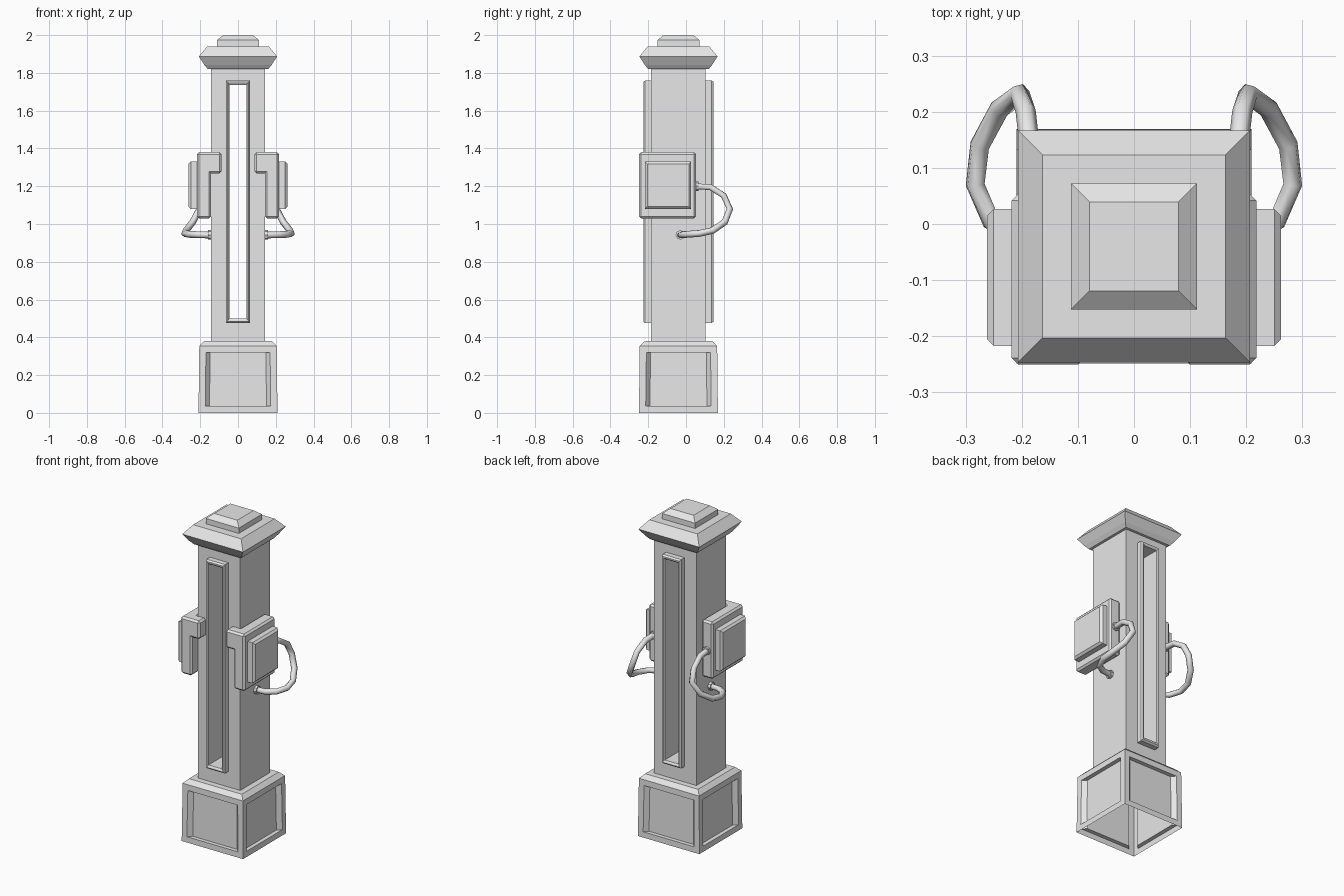
import bpy, bmesh
from math import pi
from mathutils import Vector, Matrix

cube = bpy.data.objects.get("Cube")
if cube:
    bpy.data.objects.remove(cube)

stone = bpy.data.materials.new("light_grey")
stone.use_nodes = True
stone.diffuse_color = (0.8, 0.8, 0.8, 1)
stone.node_tree.nodes["Principled BSDF"].inputs["Base Color"].default_value = (0.8, 0.8, 0.8, 1)

CENTRE = -0.04            # pillar axis in y
HALF = 0.144              # half width of the shaft


def finish(name, bm, y=0.0):
    mesh = bpy.data.meshes.new(name)
    bm.to_mesh(mesh)
    bm.free()
    mesh.materials.append(stone)
    obj = bpy.data.objects.new(name, mesh)
    obj.location.y = y
    bpy.context.collection.objects.link(obj)
    return obj


def square(half, z):
    return [(-half, -half, z), (half, -half, z), (half, half, z), (-half, half, z)]


def upright(half, z0, z1, y):
    return [(-half, y, z0), (half, y, z0), (half, y, z1), (-half, y, z1)]


def loft(rings, loop=False, bottom=True):
    """Skin four-cornered rings; loop joins the last ring to the first."""
    bm = bmesh.new()
    vs = [[bm.verts.new(p) for p in ring] for ring in rings]
    pairs = list(zip(vs, vs[1:] + vs[:1])) if loop else list(zip(vs, vs[1:]))
    for a, b in pairs:
        for i in range(4):
            j = (i + 1) % 4
            bm.faces.new((a[i], a[j], b[j], b[i]))
    if not loop:
        bm.faces.new(vs[-1])
        if bottom:
            bm.faces.new(vs[0][::-1])
    bmesh.ops.recalc_face_normals(bm, faces=bm.faces)
    return bm


def box(name, lo, hi, bevel):
    bm = bmesh.new()
    bmesh.ops.create_cube(bm, size=1)
    lo, hi = Vector(lo), Vector(hi)
    for v in bm.verts:
        v.co = Vector(min(a, b) + (c + 0.5) * abs(b - a) for a, b, c in zip(lo, hi, v.co))
    bmesh.ops.bevel(bm, geom=bm.edges[:], offset=bevel, segments=1, affect='EDGES')
    return finish(name, bm)


# Plinth: open underneath, with a recessed panel on each side
bm = loft([square(0.209, 0), square(0.205, 0.355), square(0.18, 0.38)], bottom=False)
sides = [f for f in bm.faces if abs(f.normal.z) < 0.2]
bmesh.ops.inset_individual(bm, faces=sides, thickness=0.05)
for f in bmesh.ops.extrude_discrete_faces(bm, faces=sides)["faces"]:
    f.normal_update()
    n = f.normal.copy()
    t = n.cross(Vector((0, 0, 1))).normalized()
    for v in f.verts:
        v.co -= n * 0.025 + t * v.co.dot(t) * 0.13
finish("plinth", bm, CENTRE)

# Shaft with a tall slot right through it
SLOT = (0.046, 0.5, 1.737)
finish("slotted_shaft", loft([
    upright(HALF, 0.375, 1.825, -HALF), upright(*SLOT, -HALF),
    upright(*SLOT, HALF), upright(HALF, 0.375, 1.825, HALF)], loop=True), CENTRE)

# Raised rim around the slot, front and back
for side, label in ((-1, "front"), (1, "back")):
    finish(label + "_slot_rim", loft([
        upright(0.063, 0.475, 1.76, side * HALF),
        upright(0.063, 0.475, 1.76, side * 0.176),
        upright(0.056, 0.484, 1.752, side * 0.186),
        upright(0.052, 0.49, 1.746, side * 0.186),
        upright(*SLOT, side * 0.18),
        upright(*SLOT, side * HALF)], loop=True), CENTRE)

# Cap and top knob
finish("cap", loft([square(0.16, 1.82), square(0.178, 1.842), square(0.207, 1.887),
                    square(0.163, 1.94)]), CENTRE)
finish("cap_knob", loft([square(0.112, 1.938), square(0.112, 1.973), square(0.079, 2.0)]), CENTRE)

# Socket boxes, hooks, covers and hoses on both sides
PATH = [(.18, .04, 1.2), (.185, .13, 1.195), (.193, .2, 1.15), (.203, .232, 1.08),
        (.24, .205, 1.01), (.275, .14, .965), (.283, .07, .95), (.255, .005, .945),
        (.205, -.025, .943), (.14, -.03, .942)]
for s, label in ((1, "left"), (-1, "right")):
    box(label + "_socket_box", (s * 0.142, -0.25, 1.03), (s * 0.218, 0.053, 1.38), 0.011)
    box(label + "_box_hook", (s * 0.088, -0.25, 1.268), (s * 0.2, -0.18, 1.38), 0.011)

    # Cover plate with a chamfered outer edge
    def plate(x, grow):
        y0, y1, z0, z1 = -0.205 - grow, 0.015 + grow, 1.092 - grow, 1.318 + grow
        return [(s * x, y0, z0), (s * x, y1, z0), (s * x, y1, z1), (s * x, y0, z1)]
    finish(label + "_box_cover", loft([plate(0.21, 0.012), plate(0.25, 0.012), plate(0.262, 0)]))

    # Hose looping from the box back to the shaft
    curve = bpy.data.curves.new(label + "_hose", 'CURVE')
    curve.dimensions = '3D'
    curve.bevel_depth = 0.018
    curve.bevel_resolution = 1
    curve.use_fill_caps = True
    spline = curve.splines.new('POLY')
    spline.points.add(len(PATH) - 1)
    for p, (x, y, z) in zip(spline.points, PATH):
        p.co = (s * x, y, z, 1)
    curve.materials.append(stone)
    bpy.context.collection.objects.link(bpy.data.objects.new(label + "_hose", curve))

    # Collars at both hose ends
    for part, pos, axis in (("upper", (s * 0.18, 0.055, 1.2), 'X'),
                            ("lower", (s * 0.15, -0.03, 0.942), 'Y')):
        bm = bmesh.new()
        bmesh.ops.create_cone(bm, cap_ends=True, segments=8, radius1=0.025, radius2=0.025, depth=0.02,
                              matrix=Matrix.Translation(pos) @ Matrix.Rotation(pi / 2, 4, axis))
        finish(label + "_" + part + "_hose_collar", bm)
